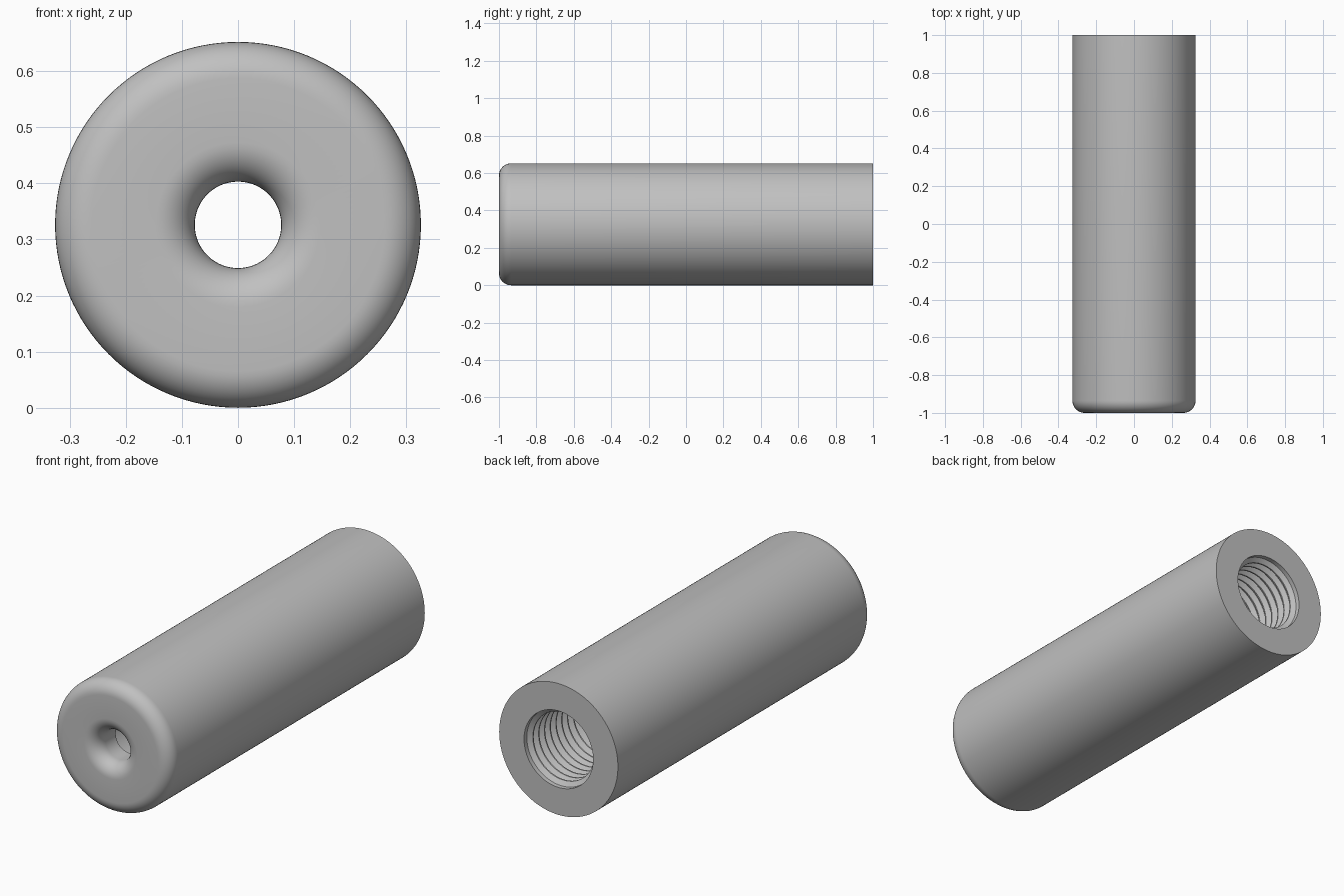
import bpy, bmesh
from math import sin, cos, pi, radians
from mathutils import Vector

if "Cube" in bpy.data.objects:
    bpy.data.objects.remove(bpy.data.objects["Cube"])

RADIUS = 0.326      # outer radius
HOLE = 0.077        # small front hole
MAJOR, MINOR = 0.19, 0.168   # threaded bore
PITCH = 0.045
SEGMENTS = 128


def arc(r, y, size, start, end, steps=10):
    """Points (radius, y) along an arc in the profile plane."""
    angles = [radians(start + (end - start) * i / steps) for i in range(steps + 1)]
    return [(r + size * cos(a), y + size * sin(a)) for a in angles]


# Outer wall and rounded front edge
profile = [(MAJOR, 1.0), (RADIUS, 1.0)]
profile += arc(RADIUS - 0.065, -0.935, 0.065, 0, -90)

# Rounded lip of the front hole, then the end wall of the bore
profile += arc(HOLE + 0.07, -0.93, 0.07, -90, -180)
profile += [(HOLE, -0.85), (MINOR, -0.85)]

# Thread ridges, from the deepest one out to the back opening
turns = 9
start = 1.0 - turns * PITCH
for i in range(turns):
    y = start + i * PITCH
    profile += [(MINOR, y), (MINOR, y + PITCH * 0.15),
                (MAJOR, y + PITCH * 0.5), (MAJOR, y + PITCH * 0.65)]
profile[-2:] = [(MAJOR, 1.0 - PITCH * 0.5)]

# Turn the closed profile around the y axis
bm = bmesh.new()
verts = [bm.verts.new((r, y, 0)) for r, y in profile]
edges = [bm.edges.new((a, b)) for a, b in zip(verts, verts[1:] + verts[:1])]
bmesh.ops.spin(bm, geom=verts + edges, cent=(0, 0, 0), axis=(0, 1, 0),
               angle=2 * pi, steps=SEGMENTS, use_merge=False)
bmesh.ops.remove_doubles(bm, verts=bm.verts, dist=0.0002)
bmesh.ops.recalc_face_normals(bm, faces=bm.faces)
bmesh.ops.translate(bm, verts=bm.verts, vec=Vector((0, 0, RADIUS)))

mesh = bpy.data.meshes.new("threaded_sleeve")
bm.to_mesh(mesh)
bm.free()
sleeve = bpy.data.objects.new("threaded_sleeve", mesh)
bpy.context.collection.objects.link(sleeve)

# Plain grey metal
grey = bpy.data.materials.new("grey_metal")
grey.use_nodes = True
colour = (0.53, 0.53, 0.53, 1)
grey.diffuse_color = colour
grey.node_tree.nodes["Principled BSDF"].inputs["Base Color"].default_value = colour
mesh.materials.append(grey)

# Smooth curves with crisp rims and thread edges
bpy.ops.object.select_all(action='DESELECT')
sleeve.select_set(True)
bpy.context.view_layer.objects.active = sleeve
bpy.ops.object.shade_smooth_by_angle(angle=radians(30))
